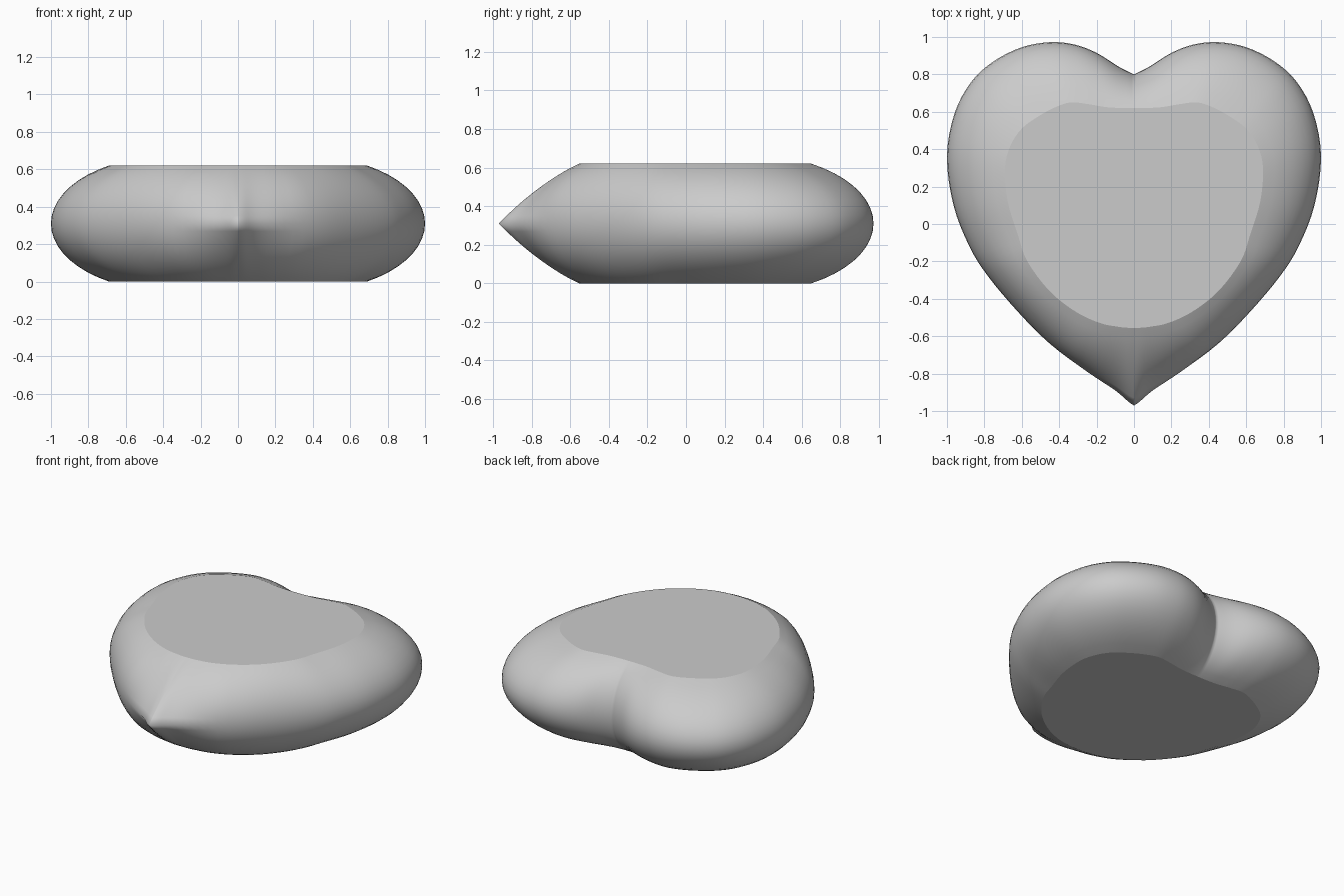
import bpy, bmesh, math

if "Cube" in bpy.data.objects:
    bpy.data.objects.remove(bpy.data.objects["Cube"])

Z_MID, HALF = 0.31, 0.31          # height of the widest ring, half thickness
SUB, RINGS = 4, 9                 # outline steps per point, rings from middle to flat face

# Right half of the heart from notch to tip: widest outline x, y, then flat face outline x, y
PAIRS = [
    (0, .80, 0, .62), (.08, .84, .06, .62), (.20, .915, .15, .625), (.32, .96, .24, .64),
    (.45, .972, .34, .65), (.60, .945, .43, .62), (.75, .87, .52, .57), (.87, .76, .60, .51),
    (.96, .59, .66, .42), (1, .36, .69, .30), (.965, .10, .675, .12), (.88, -.12, .62, -.06),
    (.78, -.28, .57, -.20), (.62, -.47, .45, -.36), (.45, -.64, .31, -.47),
    (.25, -.79, .18, -.53), (.10, -.89, .08, -.55), (.03, -.95, .03, -.555), (0, -.97, 0, -.555),
]


def smooth_path(pts):
    """Catmull-Rom curve through the points, with free ends."""
    p = [pts[0]] + pts + [pts[-1]]
    out = []
    for i in range(1, len(p) - 2):
        for s in range(SUB):
            t = s / SUB
            out.append(tuple(
                0.5 * (2 * b + (c - a) * t + (2 * a - 5 * b + 4 * c - d) * t * t
                       + (3 * b - a - 3 * c + d) * t ** 3)
                for a, b, c, d in zip(p[i - 1], p[i], p[i + 1], p[i + 2])))
    return out + [pts[-1]]


half = smooth_path(PAIRS)
outline = half + [(-a, b, -c, d) for a, b, c, d in half[-2:0:-1]]

# Side curve: part of an ellipse cut off by the flat faces
H = 0.36
T_END = math.asin(HALF / H)


def ring_at(k):
    t = T_END * k / RINGS
    rise = H * math.sin(t)
    round_in = (1 - math.cos(t)) / (1 - math.cos(T_END))
    pts = []
    for mx, my, tx, ty in outline:
        # the side runs straighter towards the pointed tip
        point = max(0, 1 - abs(mx) / 0.35) * 0.7 if my < 0 else 0
        f = round_in * (1 - point) + abs(rise) / HALF * point
        pts.append((mx + (tx - mx) * f, my + (ty - my) * f, Z_MID + rise))
    return pts


bm = bmesh.new()
rings = [[bm.verts.new(co) for co in ring_at(k)] for k in range(-RINGS, RINGS + 1)]
n = len(outline)

# Rounded side
for low, high in zip(rings, rings[1:]):
    for i in range(n):
        j = (i + 1) % n
        bm.faces.new((low[i], low[j], high[j], high[i])).smooth = True

# Flat top and bottom
bm.faces.new(rings[-1])
bm.faces.new(rings[0][::-1])
bmesh.ops.recalc_face_normals(bm, faces=bm.faces[:])

mesh = bpy.data.meshes.new("heart_body")
bm.to_mesh(mesh)
bm.free()
heart = bpy.data.objects.new("heart_body", mesh)
bpy.context.collection.objects.link(heart)

grey = bpy.data.materials.new("light grey")
grey.diffuse_color = (0.6, 0.6, 0.6, 1)
grey.use_nodes = True
grey.node_tree.nodes["Principled BSDF"].inputs["Base Color"].default_value = grey.diffuse_color
mesh.materials.append(grey)
